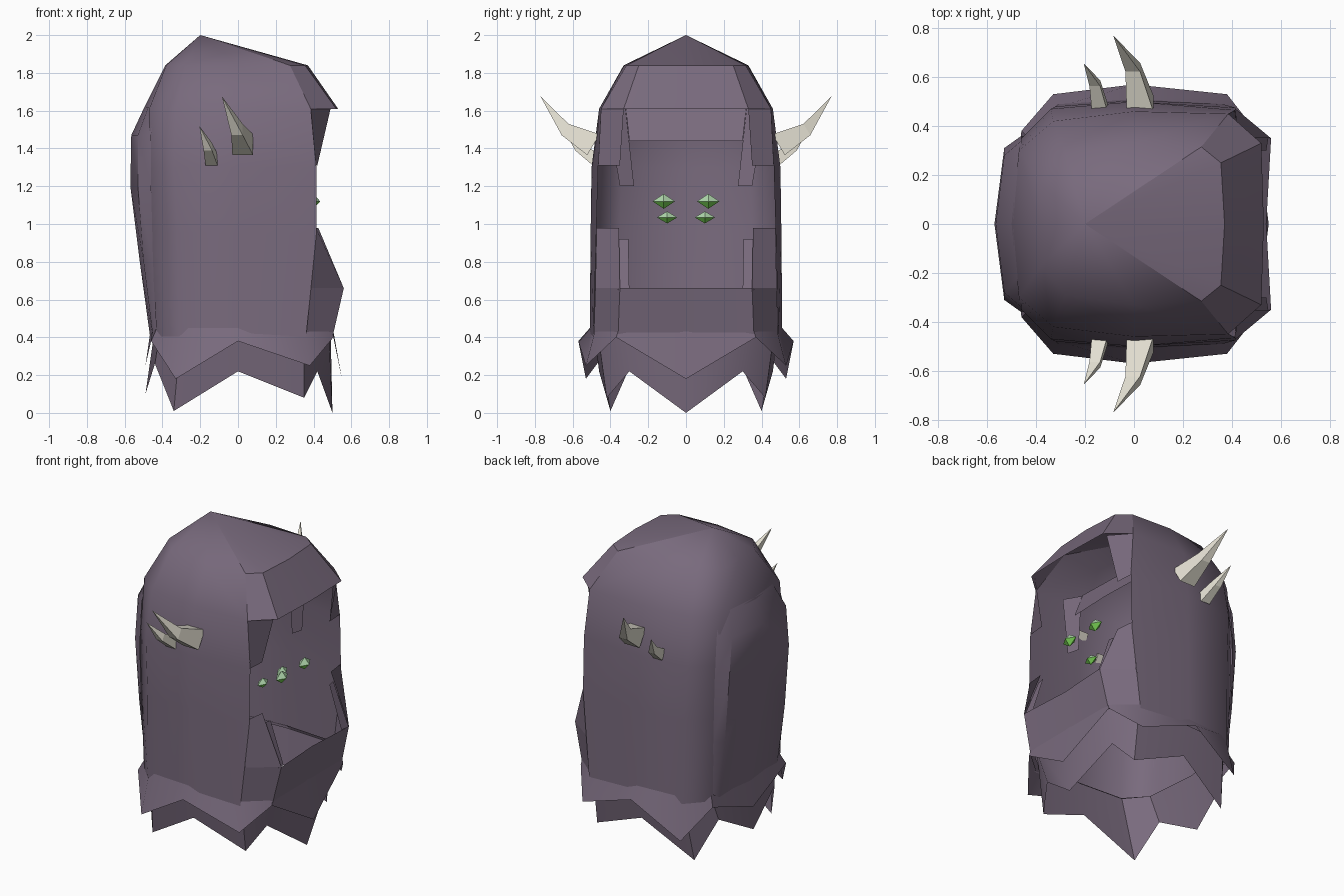
import bpy, bmesh, math
from mathutils import Matrix

if "Cube" in bpy.data.objects:
    bpy.data.objects.remove(bpy.data.objects["Cube"])


def material(name, rgb):
    m = bpy.data.materials.new(name)
    m.diffuse_color = (*rgb, 1)
    m.use_nodes = True
    m.node_tree.nodes["Principled BSDF"].inputs["Base Color"].default_value = m.diffuse_color
    return m


CLOTH = material("dusky purple cloth", (0.19, 0.145, 0.205))
BONE = material("bone", (0.78, 0.75, 0.65))
GREEN = material("glowing green", (0.19, 0.65, 0.09))
PALE = material("pale green", (0.42, 0.66, 0.40))


def finish(bm, name, mats, angle=35):
    """Turn a bmesh into an object, mirrored across y and smoothed."""
    me = bpy.data.meshes.new(name)
    bm.to_mesh(me)
    bm.free()
    for m in mats:
        me.materials.append(m)
    ob = bpy.data.objects.new(name, me)
    bpy.context.collection.objects.link(ob)
    mod = ob.modifiers.new("mirror", 'MIRROR')
    mod.use_axis = (False, True, False)
    mod.merge_threshold = 0.001
    if angle:
        bpy.ops.object.select_all(action='DESELECT')
        ob.select_set(True)
        bpy.context.view_layer.objects.active = ob
        bpy.ops.object.shade_smooth_by_angle(angle=math.radians(angle))
    return ob


def sheet(name, rows, angle=35):
    """Cloth sheet from rows (bottom to top) of points running front to back."""
    bm = bmesh.new()
    vs = [[bm.verts.new(p) for p in row] for row in rows]
    for lo, hi in zip(vs, vs[1:]):
        for i in range(len(lo) - 1):
            bm.faces.new((lo[i], lo[i + 1], hi[i + 1], hi[i]))
    bmesh.ops.remove_doubles(bm, verts=bm.verts, dist=0.0005)
    return finish(bm, name, [CLOTH], angle)


def level(z, pts):
    return [(x, y, z) for x, y in pts]


# Cloak wall, open at the front, closing into the top of the hood
sheet("cloak_wall", [
    level(.40, [(.36, .49), (0, .51), (-.31, .49), (-.43, .36), (-.45, 0)]),
    level(.95, [(.415, .475), (0, .505), (-.32, .48), (-.46, .35), (-.48, 0)]),
    level(1.30, [(.415, .465), (0, .50), (-.34, .47), (-.47, .34), (-.49, 0)]),
    level(1.61, [(.385, .45), (0, .46), (-.33, .42), (-.47, .30), (-.50, 0)]),
    level(1.84, [(.275, .315), (0, .33), (-.28, .29), (-.38, .17), (-.385, 0)]),
    level(2.0, [(-.2, 0)] * 5),
], 45)

# Visor: faceted front of the hood, running up to the peak
sheet("hood_visor", [
    level(1.61, [(.53, 0), (.52, .33), (.385, .45)]),
    level(1.84, [(.37, 0), (.355, .25), (.275, .315)]),
], 12)
sheet("hood_top_front", [
    level(1.84, [(.37, 0), (.355, .25), (.275, .315)]),
    level(2.0, [(-.2, 0)] * 3),
])

# Raised panel down the back
sheet("back_panel", [
    level(.40, [(-.43, .34), (-.45, .30), (-.465, 0)]),
    level(.80, [(-.45, .36), (-.50, .31), (-.52, 0)]),
    level(1.20, [(-.46, .36), (-.53, .31), (-.57, 0)]),
    level(1.47, [(-.46, .34), (-.53, .28), (-.565, 0)]),
    level(1.62, [(-.45, .30), (-.475, .22), (-.495, 0)]),
])

# Lower front panel and the lapels rising from it
sheet("front_panel", [
    level(.40, [(.50, 0), (.50, .36), (.35, .488)]),
    level(.66, [(.54, 0), (.56, .35), (.385, .48)]),
])
sheet("lapel", [
    level(.66, [(.56, .35), (.385, .48)]),
    level(.98, [(.425, .355), (.412, .473)]),
], 0)
sheet("inner_lapel", [
    level(.65, [(.54, .30), (.55, .36)]),
    level(.92, [(.45, .305), (.44, .36)]),
], 0)

# Flaps hanging inside the hood opening, and an inner arch behind them
sheet("hood_flap", [
    level(1.31, [(.42, .35), (.413, .465)]),
    level(1.61, [(.49, .33), (.385, .45)]),
], 0)
sheet("inner_hood_flap", [
    level(1.20, [(.20, .275), (.22, .35)]),
    level(1.61, [(.14, .32), (.20, .42)]),
], 0)
sheet("inner_hood_arch", [
    level(1.44, [(.22, 0), (.21, .30)]),
    level(1.62, [(.12, 0), (.13, .32)]),
], 0)

# Ragged skirt layers
sheet("outer_skirt", [
    [(.55, 0, .18), (.505, .37, .40), (.38, .53, .25), (0, .57, .38),
     (-.33, .53, .18), (-.46, .38, .38), (-.49, 0, .25)],
    level(.46, [(.50, 0), (.50, .35), (.355, .475), (0, .50),
                (-.305, .48), (-.425, .35), (-.46, 0)]),
])
sheet("inner_skirt", [
    [(.50, 0, 0), (.42, .30, .22), (.35, .42, .08), (0, .46, .22),
     (-.34, .40, .01), (-.44, .29, .26), (-.49, 0, .10)],
    level(.45, [(.49, 0), (.48, .34), (.35, .47), (0, .49),
                (-.30, .47), (-.41, .34), (-.44, 0)]),
])


# Horns: four-sided, curving outward and up
def horn(name, sections):
    bm = bmesh.new()
    rings = []
    for (x, y, z), w, h in sections:
        rings.append([bm.verts.new((x + sx * w, y + k * h * .6, z - k * h))
                      for sx, k in ((-1, -1), (1, -1), (1, 1), (-1, 1))])
    for lo, hi in zip(rings, rings[1:]):
        for i in range(4):
            j = (i + 1) % 4
            bm.faces.new((lo[i], lo[j], hi[j], hi[i]))
    bm.faces.new(rings[0])
    bmesh.ops.remove_doubles(bm, verts=bm.verts, dist=0.0005)
    bmesh.ops.recalc_face_normals(bm, faces=bm.faces)
    finish(bm, name, [BONE], 0)


horn("large_horn", [((.025, .49, 1.42), .055, .055), ((-.005, .64, 1.50), .03, .03),
                    ((-.085, .77, 1.675), 0, 0)])
horn("small_horn", [((-.14, .475, 1.34), .032, .03), ((-.16, .575, 1.41), .022, .02),
                    ((-.205, .655, 1.52), 0, 0)])

# Eyes: faceted diamonds, paler on the upper half
for name, loc, size in (("upper_eye", (.40, .118, 1.12), (.035, .06, .04)),
                        ("lower_eye", (.25, .10, 1.035), (.03, .054, .032))):
    bm = bmesh.new()
    bmesh.ops.create_uvsphere(bm, u_segments=4, v_segments=2, radius=1,
                              matrix=Matrix.Translation(loc) @ Matrix.Diagonal((*size, 1)))
    for f in bm.faces:
        f.material_index = int(f.calc_center_median().z > loc[2])
    finish(bm, name, [GREEN, PALE], 0)
